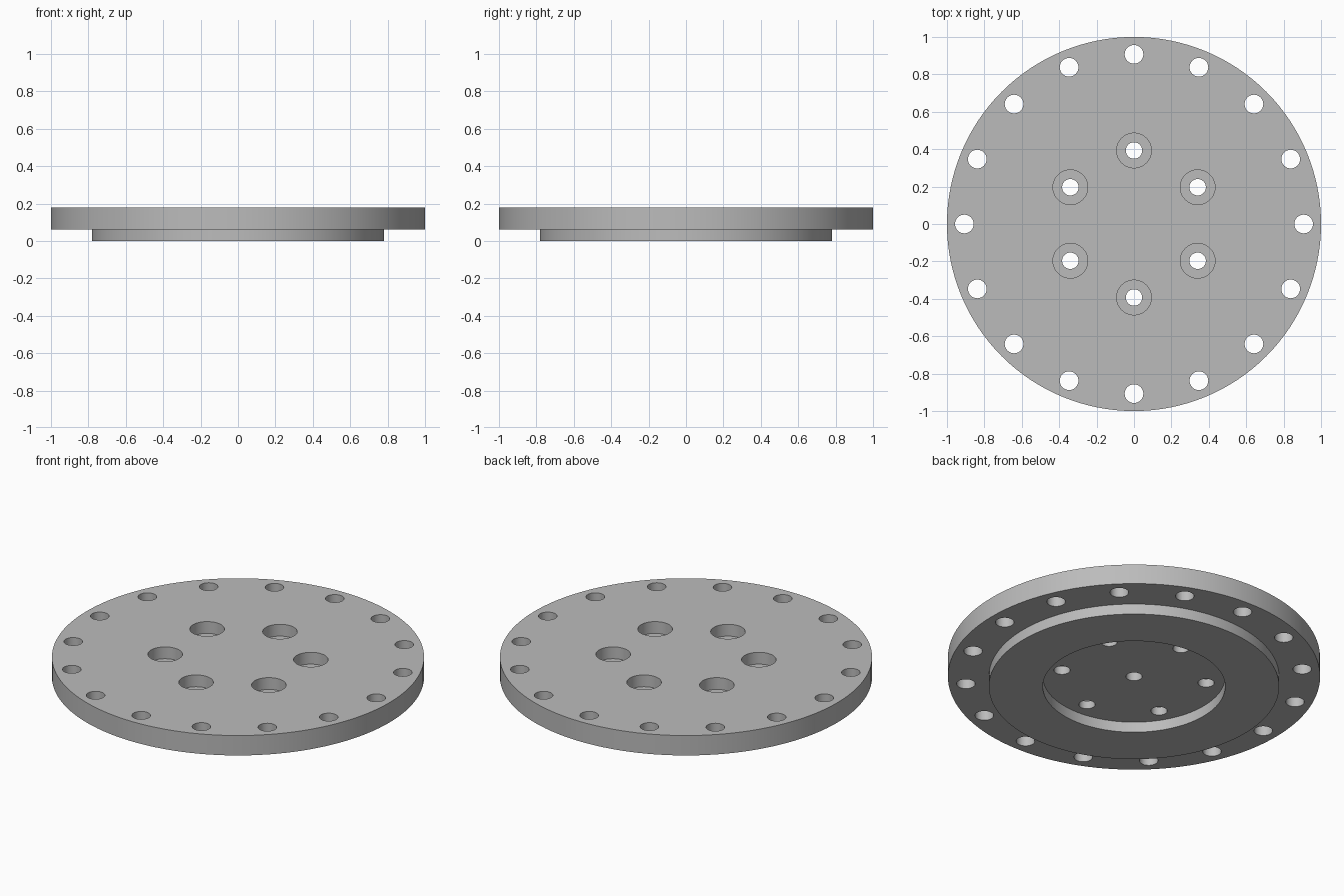
import bpy
import bmesh
from math import cos, sin, tau, radians

cube = bpy.data.objects.get("Cube")
if cube:
    bpy.data.objects.remove(cube, do_unlink=True)

TOP, STEP = 0.18, 0.062      # flange top, flange underside
OVER = 0.05                  # how far cutters reach past the surface

grey = bpy.data.materials.new("plain grey")
grey.use_nodes = True
colour = (0.5, 0.5, 0.5, 1)
grey.diffuse_color = colour
grey.node_tree.nodes["Principled BSDF"].inputs["Base Color"].default_value = colour


def add_turned(bm, profile, segments, cx=0, cy=0):
    """Closed solid turned about a vertical axis from (radius, z) points."""
    rings = [[bm.verts.new((cx + r * cos(tau * i / segments),
                            cy + r * sin(tau * i / segments), z))
              for i in range(segments)] for r, z in profile]
    for low, high in zip(rings, rings[1:]):
        for i in range(segments):
            j = (i + 1) % segments
            bm.faces.new((low[i], low[j], high[j], high[i]))
    bm.faces.new(rings[0][::-1])
    bm.faces.new(rings[-1])


def make_object(name, bm):
    bmesh.ops.recalc_face_normals(bm, faces=bm.faces)
    mesh = bpy.data.meshes.new(name)
    bm.to_mesh(mesh)
    bm.free()
    mesh.materials.append(grey)
    obj = bpy.data.objects.new(name, mesh)
    bpy.context.collection.objects.link(obj)
    return obj


def on_circle(count, radius):
    return [(radius * cos(tau * i / count + tau / 4),
             radius * sin(tau * i / count + tau / 4)) for i in range(count)]


# Flange with raised spigot and round recess underneath
bm = bmesh.new()
add_turned(bm, [(0.49, STEP), (0.49, 0), (0.78, 0), (0.78, STEP),
                (1, STEP), (1, TOP)], 128)
flange = make_object("flange_plate", bm)

# Cutters: rim bolt holes, counterbored inner holes, blind centre hole
bm = bmesh.new()
for x, y in on_circle(16, 0.907):
    add_turned(bm, [(0.05, STEP - OVER), (0.05, TOP + OVER)], 32, x, y)
for x, y in on_circle(6, 0.393):
    add_turned(bm, [(0.044, STEP - OVER), (0.044, 0.11),
                    (0.093, 0.11), (0.093, TOP + OVER)], 40, x, y)
add_turned(bm, [(0.044, STEP - OVER), (0.044, 0.13)], 32)
cutter = make_object("hole_cutters", bm)
cutter.hide_render = True

drill = flange.modifiers.new("drill holes", 'BOOLEAN')
drill.operation = 'DIFFERENCE'
drill.solver = 'EXACT'
drill.object = cutter

bpy.ops.object.select_all(action='DESELECT')
flange.select_set(True)
bpy.context.view_layer.objects.active = flange
bpy.ops.object.modifier_apply(modifier=drill.name)
bpy.data.objects.remove(cutter, do_unlink=True)
bpy.ops.object.shade_smooth_by_angle(angle=radians(30))
